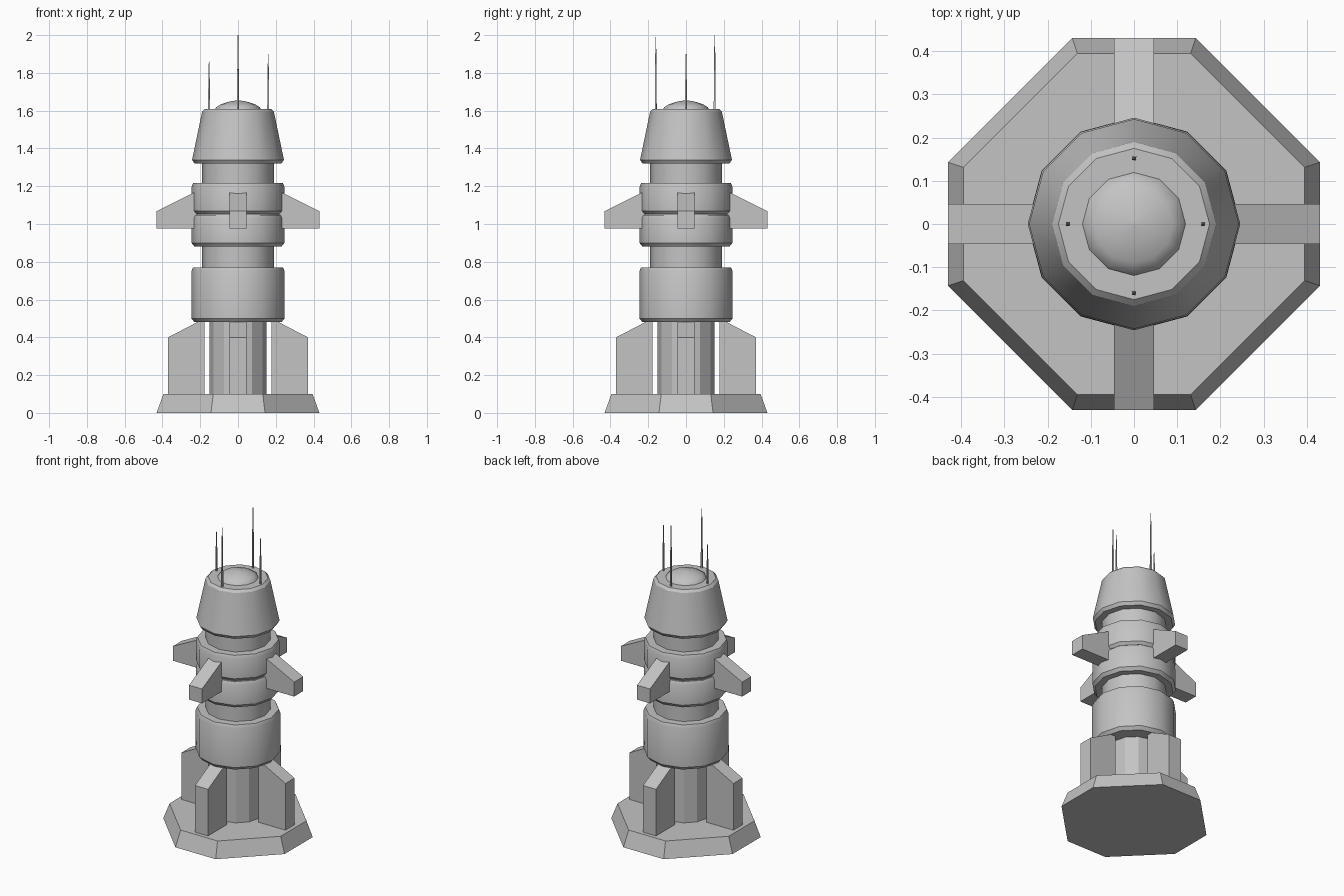
import bpy, bmesh
from math import pi, sin, cos, radians
from mathutils import Matrix

cube = bpy.data.objects.get("Cube")
if cube:
    bpy.data.objects.remove(cube, do_unlink=True)

grey = bpy.data.materials.new("light_grey")
grey.use_nodes = True
colour = (0.55, 0.55, 0.55, 1)
grey.diffuse_color = colour
grey.node_tree.nodes["Principled BSDF"].inputs["Base Color"].default_value = colour


def finish(name, bm, smooth=None):
    bmesh.ops.recalc_face_normals(bm, faces=bm.faces)
    mesh = bpy.data.meshes.new(name)
    bm.to_mesh(mesh)
    bm.free()
    mesh.materials.append(grey)
    obj = bpy.data.objects.new(name, mesh)
    bpy.context.collection.objects.link(obj)
    if smooth:
        bpy.ops.object.select_all(action='DESELECT')
        obj.select_set(True)
        bpy.context.view_layer.objects.active = obj
        bpy.ops.object.shade_smooth_by_angle(angle=radians(smooth))
    return obj


def loft(name, loops, smooth=None):
    """Skin a stack of equal-sized point loops and cap both ends."""
    bm = bmesh.new()
    rings = [[bm.verts.new(p) for p in loop] for loop in loops]
    for low, high in zip(rings, rings[1:]):
        for i in range(len(low)):
            j = (i + 1) % len(low)
            bm.faces.new((low[i], low[j], high[j], high[i]))
    bm.faces.new(rings[0][::-1])
    bm.faces.new(rings[-1])
    return finish(name, bm, smooth)


def turned(name, profile, smooth=32, sides=12):
    """Turn a (radius, height) profile into a faceted round part."""
    return loft(name, [[(r * cos(2 * pi * i / sides), r * sin(2 * pi * i / sides), z)
                        for i in range(sides)] for r, z in profile], smooth)


def fins(name, outline, half_width):
    """Four radial fins from one (distance, height) outline."""
    for k, side in enumerate(("left", "back", "right", "front")):
        fin = loft(f"{side}_{name}", [[(x, y, z) for x, z in outline]
                                      for y in (-half_width, half_width)])
        fin.data.transform(Matrix.Rotation(k * pi / 2, 4, 'Z'))


# Chamfered octagonal base
def octagon(a, b, z):
    return [(a, -b, z), (a, b, z), (b, a, z), (-b, a, z),
            (-a, b, z), (-a, -b, z), (-b, -a, z), (b, -a, z)]


loft("base", [octagon(0.431, 0.143, 0), octagon(0.395, 0.131, 0.1)])

# Support column and buttresses
turned("column", [(0.15, 0.09), (0.15, 0.5)], smooth=None)
fins("buttress", [(0.178, 0.09), (0.37, 0.09), (0.37, 0.4), (0.178, 0.5)], 0.046)

# Stacked body
turned("lower_drum", [(0.23, 0.48), (0.247, 0.5), (0.247, 0.75), (0.238, 0.77)])
turned("neck", [(0.19, 0.76), (0.19, 1.33)])
turned("lower_ring", [(0.23, 0.88), (0.246, 0.9), (0.246, 1.03), (0.237, 1.047)])
turned("ring_joint", [(0.23, 1.03), (0.23, 1.07)])
turned("upper_ring", [(0.231, 1.053), (0.246, 1.07), (0.246, 1.197), (0.237, 1.217)])
fins("bracket", [(0.2, 0.975), (0.431, 0.975), (0.431, 1.068), (0.2, 1.183)], 0.046)

# Tapered head and shallow dome
turned("head", [(0.23, 1.32), (0.243, 1.34), (0.19, 1.595), (0.175, 1.61)])
turned("dome", [(0.121, 1.605), (0.117, 1.617), (0.09, 1.634),
                (0.05, 1.647), (0.004, 1.655)], smooth=40)

# Four whip aerials
for side, x, y, top in (("left", 0.16, 0, 1.9), ("back", 0, 0.152, 2.0),
                        ("right", -0.153, 0, 1.86), ("front", 0, -0.16, 1.99)):
    middle = 1.6 + (top - 1.6) * 0.45
    aerial = turned(f"{side}_aerial", [(0.0065, 1.6), (0.0055, middle), (0.002, top)],
                    smooth=None, sides=4)
    aerial.data.transform(Matrix.Translation((x, y, 0)) @ Matrix.Rotation(radians(35), 4, 'Z'))
